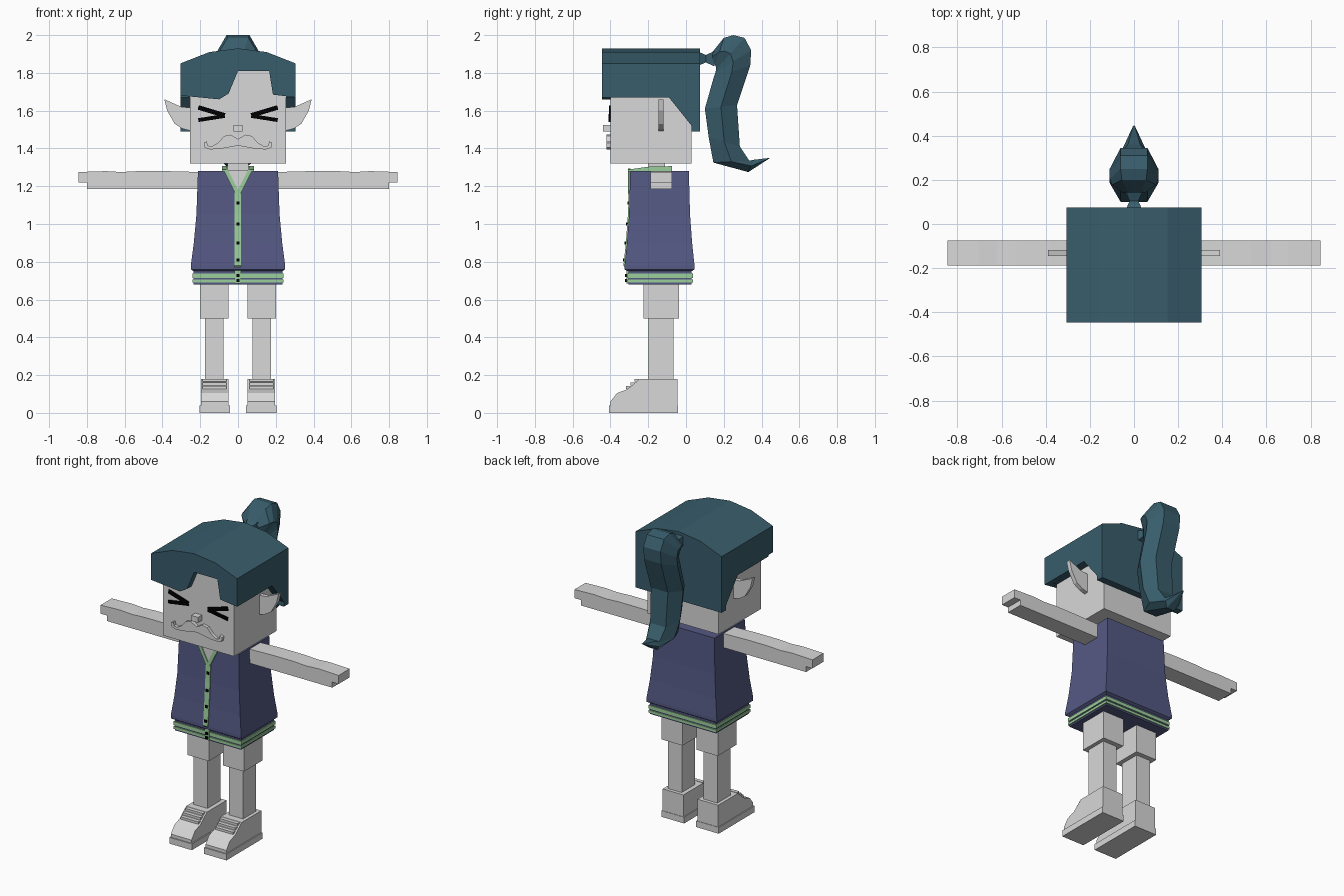
import bpy, bmesh
from mathutils import Vector

cube = bpy.data.objects.get("Cube")
if cube:
    bpy.data.objects.remove(cube, do_unlink=True)


def material(name, red, green, blue):
    mat = bpy.data.materials.new(name)
    mat.use_nodes = True
    mat.diffuse_color = (red, green, blue, 1)
    shader = mat.node_tree.nodes["Principled BSDF"]
    shader.inputs["Base Color"].default_value = mat.diffuse_color
    return mat


PALE = material("pale_grey", .68, .69, .68)
TEAL = material("dark_teal", .04, .11, .15)
NAVY = material("muted_navy", .09, .1, .23)
GREEN = material("soft_green", .33, .62, .33)
BLACK = material("black", 0, 0, 0)


def loft(name, rings, mat, mirrored=False):
    """Skin a list of equal-length point rings and cap both ends."""
    bm = bmesh.new()
    loops = [[bm.verts.new(point) for point in ring] for ring in rings]
    for lower, upper in zip(loops, loops[1:]):
        for i in range(len(lower)):
            bm.faces.new((lower[i - 1], lower[i], upper[i], upper[i - 1]))
    bm.faces.new(loops[0])
    bm.faces.new(loops[-1])
    bmesh.ops.recalc_face_normals(bm, faces=bm.faces)
    mesh = bpy.data.meshes.new(name)
    bm.to_mesh(mesh)
    bm.free()
    mesh.materials.append(mat)
    part = bpy.data.objects.new(name, mesh)
    bpy.context.collection.objects.link(part)
    if mirrored:
        part.modifiers.new("Mirror", "MIRROR")


def front_prism(name, outline, depth, mat, mirrored=False):
    """Extrude an (x, z) outline over a depth range in y."""
    loft(name, [[(x, y, z) for x, z in outline] for y in depth], mat, mirrored)


def side_prism(name, outline, width, mat, mirrored=False):
    """Extrude a (y, z) outline over a width range in x."""
    loft(name, [[(x, y, z) for y, z in outline] for x in width], mat, mirrored)


def rectangle(left, right, front, back, z):
    return [(left, front, z), (right, front, z), (right, back, z), (left, back, z)]


def block(name, half, depth, height, mat):
    """Box centred on x = 0."""
    loft(name, [rectangle(-half, half, *depth, z) for z in height], mat)


def pair(name, width, depth, height, mat):
    """Box on the left with its mirror image on the right."""
    loft(name, [rectangle(*width, *depth, z) for z in height], mat, True)


def strips(name, start, end, width, depth, mat):
    """Slanted flat strip on the front, mirrored."""
    start, end = Vector(start), Vector(end)
    offset = (end - start).orthogonal().normalized() * width / 2
    outline = [start + offset, end + offset, end - offset, start - offset]
    front_prism(name, outline, depth, mat, True)


# Head, neck and nose
FACE, NAPE = -.4, .03
block("head", .253, (FACE, NAPE), (1.32, 1.82), PALE)
block("neck", .055, (-.2, -.11), (1.27, 1.33), PALE)
block("nose", .024, (FACE - .04, FACE), (1.49, 1.525), PALE)

# Moustache, eyes and ears
moustache = [(0, 1.45), (.04, 1.473), (.075, 1.465), (.105, 1.43), (.14, 1.41), (.16, 1.415),
             (.165, 1.437), (.18, 1.43), (.178, 1.405), (.15, 1.395), (.1, 1.397), (0, 1.415)]
front_prism("moustache", moustache, (FACE - .02, FACE), PALE, True)
strips("upper_eye_bars", (.21, 1.617), (.07, 1.575), .024, (FACE - .008, FACE), BLACK)
strips("lower_eye_bars", (.21, 1.55), (.07, 1.572), .02, (FACE - .009, FACE), BLACK)
ear = [(.24, 1.615), (.3, 1.62), (.39, 1.66), (.375, 1.6), (.335, 1.53), (.295, 1.505), (.24, 1.49)]
front_prism("ears", ear, (-.145, -.118), PALE, True)

# Hair: arched cap, notched fringe, sloping sides and back
HAIR = .305
arch = [(HAIR * i / 2, 1.93 - .02 * i * i) for i in range(-2, 3)]
fringe = [(HAIR, 1.67), (.185, 1.685), (.165, 1.81), (0, 1.81), (-.05, 1.69), (-.1, 1.66), (-HAIR, 1.68)]
front_prism("hair_fringe", arch + fringe, (-.445, FACE), TEAL)
front_prism("hair_cap", arch + [(HAIR, 1.8), (-HAIR, 1.8)], (FACE, NAPE), TEAL)
front_prism("hair_back", arch + [(HAIR, 1.49), (-HAIR, 1.49)], (NAPE, .075), TEAL)
lock = [(FACE, 1.8), (FACE, 1.67), (-.09, 1.67), (NAPE, 1.52), (NAPE, 1.8)]
side_prism("hair_sides", lock, (.25, HAIR), TEAL, True)


def hexagon(inner, outer, half):
    """Six-sided ponytail section between two (y, z) edges."""
    middle = [(a + b) / 2 for a, b in zip(inner, outer)]
    edge = half * .55
    return [(-edge, *inner), (edge, *inner), (half, *middle),
            (edge, *outer), (-edge, *outer), (-half, *middle)]


# Ponytail tie and lock
loft("ponytail_tie", [[(x * r, y, 1.875 + z * r) for x, z in ((-1, -1), (1, -1), (1, 1), (-1, 1))]
                      for y, r in ((.07, .035), (.105, .02), (.15, .04))], TEAL)
sections = [((.14, 1.86), (.14, 1.91), .05), ((.155, 1.84), (.2, 1.985), .1),
            ((.16, 1.83), (.25, 2), .11), ((.16, 1.82), (.31, 1.985), .11),
            ((.155, 1.8), (.345, 1.92), .11), ((.145, 1.77), (.34, 1.84), .11),
            ((.1, 1.61), (.27, 1.63), .11), ((.12, 1.46), (.285, 1.41), .1),
            ((.145, 1.325), (.335, 1.335), .085), ((.33, 1.275), (.36, 1.34), .05),
            ((.435, 1.343), (.445, 1.35), .006)]
loft("ponytail", [hexagon(*section) for section in sections], TEAL)


def vest_section(z):
    """Half width, front and back of the vest, flaring downward."""
    flare = ((1.28 - z) / .5) ** 2
    return .212 + .038 * flare, -.295 - .03 * flare, .015 + .03 * flare


# Vest with a turned-under lower edge
vest_heights = [.78, .9, 1.05, 1.28]
vest_rings = [rectangle(-.235, .235, -.31, NAPE, .75), rectangle(-.25, .25, -.325, .045, .76)]
for z in vest_heights:
    half, front, back = vest_section(z)
    vest_rings.append(rectangle(-half, half, front, back, z))
loft("vest", vest_rings, NAVY)

# Striped hem
block("hem", .235, (-.305, NAPE), (.68, .755), NAVY)
block("upper_hem_stripe", .241, (-.311, .036), (.715, .737), GREEN)
block("lower_hem_stripe", .241, (-.311, .036), (.69, .706), GREEN)

# Placket following the vest front, with buttons
placket = [(-.316, .685), (-.316, .76)]
placket += [(vest_section(z)[1] - .006, z) for z in vest_heights[:-1] + [1.18]]
placket += [(y + .02, z) for y, z in reversed(placket)]
side_prism("placket", placket, (-.018, .016), GREEN)
buttons = [(vest_section(z)[1] - .006, z) for z in (1.11, 1, .9, .81)]
for y, z in buttons + [(-.316, .727), (-.316, .7)]:
    block("button", .008, (y - .006, y + .01), (z - .008, z + .008), BLACK)

# Open neckline and collar
front_prism("chest", [(0, 1.165), (.06, 1.285), (-.06, 1.285)], (-.303, -.294), PALE)
block("chest_top", .06, (-.303, -.11), (1.279, 1.286), PALE)
strips("collar_fronts", (.004, 1.165), (.066, 1.288), .022, (-.308, -.294), GREEN)
collar = [(-.308, 1.278), (-.308, 1.288), (-.2, 1.303), (-.075, 1.306), (-.075, 1.278)]
side_prism("collar_sides", collar, (.058, .085), GREEN, True)
block("collar_back", .085, (-.095, -.075), (1.278, 1.306), GREEN)

# Arms with stepped hands
arm = [(.2, 1.185), (.2, 1.275), (.38, 1.28), (.53, 1.28), (.62, 1.275), (.7, 1.28),
       (.845, 1.275), (.845, 1.22), (.8, 1.22), (.8, 1.185)]
front_prism("arms", arm, (-.187, -.075), PALE, True)

# Legs and laced shoes
pair("thighs", (.05, .2), (-.225, -.037), (.5, .7), PALE)
pair("shins", (.077, .176), (-.2, -.067), (.15, .5), PALE)
shoe = [(FACE, .03), (FACE, .06), (-.365, .105), (-.31, .125), (-.245, .18), (-.045, .18), (-.045, .03)]
side_prism("shoes", shoe, (.05, .197), PALE, True)
pair("soles", (.043, .203), (-.407, -.042), (0, .04), PALE)
for step in range(3):
    y, z = -.305 + step * .022, .135 + step * .019
    pair("laces", (.06, .187), (y - .012, y + .012), (z - .008, z + .007), PALE)
